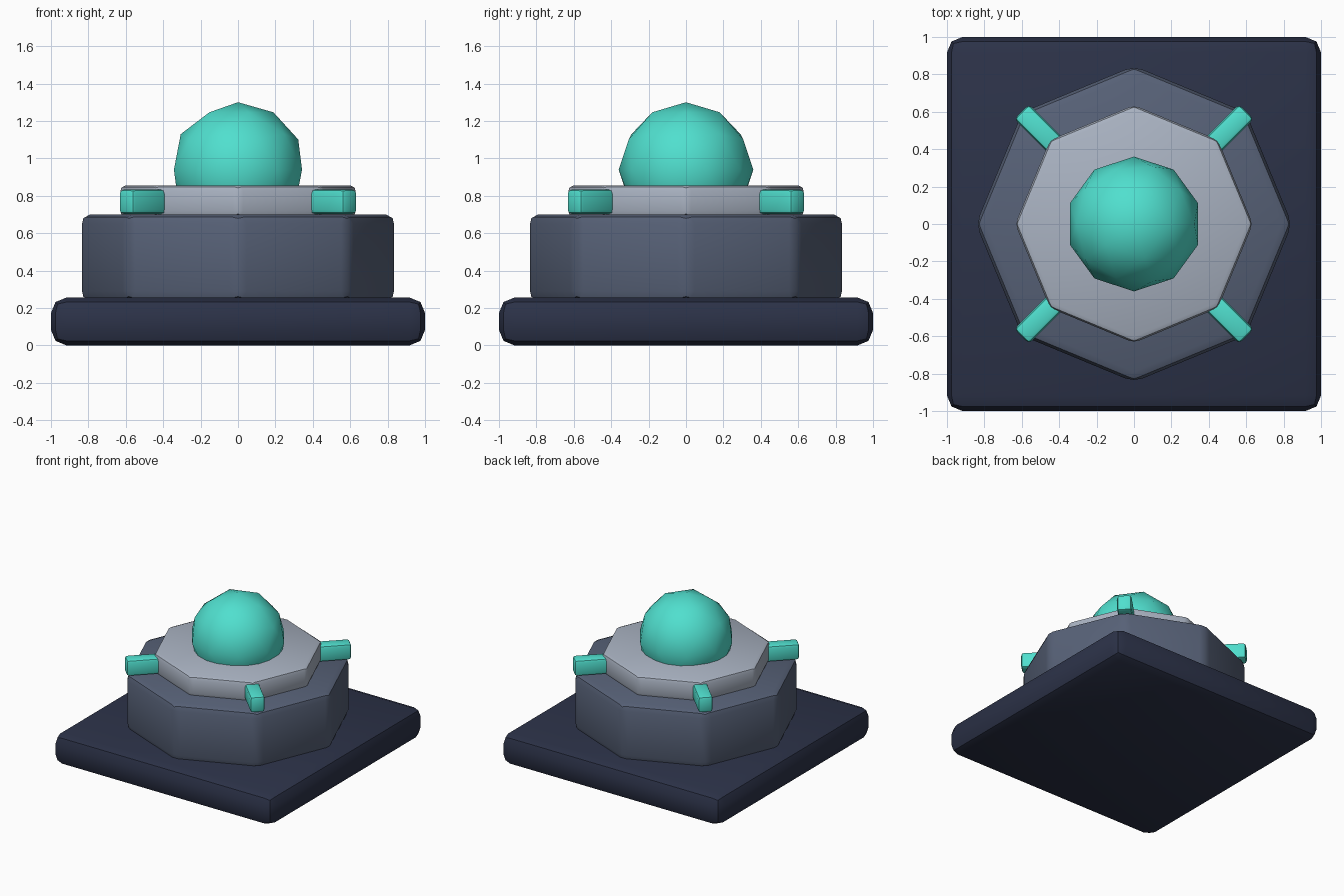
import bpy, math

if "Cube" in bpy.data.objects:
    bpy.data.objects.remove(bpy.data.objects["Cube"])


def material(name, rgb):
    m = bpy.data.materials.new(name)
    m.diffuse_color = (*rgb, 1)
    m.use_nodes = True
    m.node_tree.nodes["Principled BSDF"].inputs["Base Color"].default_value = m.diffuse_color
    return m


DARK = material("dark_navy", (0.025, 0.032, 0.065))
SLATE = material("slate", (0.095, 0.12, 0.185))
PALE = material("pale_grey", (0.40, 0.45, 0.54))
TEAL = material("teal", (0.08, 0.74, 0.62))


def finish(name, mat, bevel=0):
    ob = bpy.context.object
    ob.name = name
    ob.data.materials.append(mat)
    if bevel:
        bpy.ops.object.transform_apply(location=False, rotation=False, scale=True)
        mod = ob.modifiers.new("bevel", 'BEVEL')
        mod.width = bevel
        mod.segments = 2
        mod.limit_method = 'ANGLE'
        mod.angle_limit = math.radians(30)
        bpy.ops.object.modifier_apply(modifier=mod.name)
    bpy.ops.object.shade_smooth_by_angle(angle=math.radians(30))
    return ob


def box(name, size, loc, mat, bevel, turn=0):
    bpy.ops.mesh.primitive_cube_add(size=1, location=loc, rotation=(0, 0, turn))
    bpy.context.object.scale = size
    return finish(name, mat, bevel)


def octagon(name, radius, z0, z1, mat, bevel):
    bpy.ops.mesh.primitive_cylinder_add(vertices=8, radius=radius, depth=z1 - z0,
                                        location=(0, 0, (z0 + z1) / 2))
    return finish(name, mat, bevel)


# Square base slab
box("base_slab", (2, 2, 0.256), (0, 0, 0.128), DARK, 0.083)

# Stacked octagonal tiers
octagon("body", 0.845, 0.24, 0.70, SLATE, 0.05)
octagon("top_plate", 0.635, 0.69, 0.855, PALE, 0.03)

# Faceted orb sunk into the plate
bpy.ops.mesh.primitive_ico_sphere_add(subdivisions=2, radius=0.36, location=(0, 0, 0.94))
finish("orb", TEAL)

# Four diagonal tabs
inner, outer = 0.53, 0.85
for i in range(4):
    a = math.radians(45 + 90 * i)
    r = (inner + outer) / 2
    box(f"tab_{i + 1}", (outer - inner, 0.11, 0.13),
        (r * math.cos(a), r * math.sin(a), 0.768), TEAL, 0.021, a)
